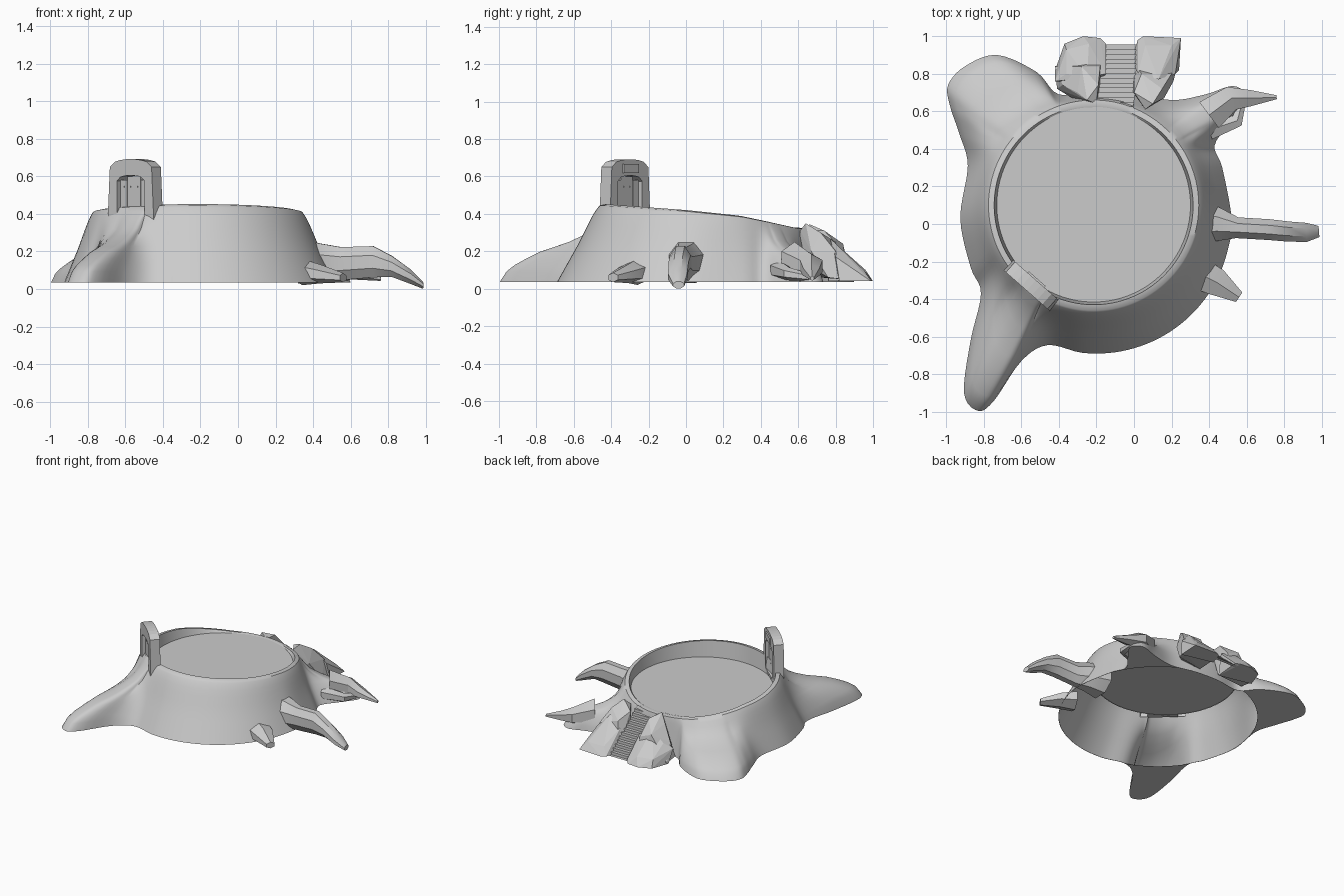
import bpy, bmesh, math
from mathutils import Vector

if "Cube" in bpy.data.objects:
    bpy.data.objects.remove(bpy.data.objects["Cube"])

def make(name, bm, angle=None):
    bmesh.ops.remove_doubles(bm, verts=bm.verts, dist=0.0005)
    bmesh.ops.recalc_face_normals(bm, faces=bm.faces)
    me = bpy.data.meshes.new(name)
    bm.to_mesh(me)
    bm.free()
    ob = bpy.data.objects.new(name, me)
    bpy.context.collection.objects.link(ob)
    if angle:
        bpy.ops.object.select_all(action='DESELECT')
        ob.select_set(True)
        bpy.context.view_layer.objects.active = ob
        bpy.ops.object.shade_smooth_by_angle(angle=math.radians(angle))
    return ob

def skin(bm, rings, closed=True):
    """Join successive vertex rings with quads."""
    n = len(rings[0])
    for a, b in zip(rings, rings[1:]):
        for i in range(n if closed else n - 1):
            j = (i + 1) % n
            bm.faces.new((a[i], a[j], b[j], b[i]))

def interp(table, x):
    for (x0, y0), (x1, y1) in zip(table, table[1:]):
        if x <= x1:
            return y0 + (y1 - y0) * max(0, (x - x0) / (x1 - x0))
    return table[-1][1]

# stump body: ground outline with flaring roots, lofted up to a sloping rim
C, RC, BASE, FLOOR, Z0 = Vector((-.2, .03)), Vector((-.215, .1)), .72, .322, .035
outline = [(.52, .03), (.47, .3), (.43, .42), (.52, .55), (.6, .67), (.53, .735), (.38, .69),
           (.2, .66), (0, .7), (-.2, .71), (-.4, .69), (-.52, .81), (-.73, .9), (-.9, .84),
           (-.99, .74), (-.98, .63), (-.93, .48), (-.885, .31), (-.925, .03), (-.87, -.23),
           (-.815, -.37), (-.87, -.62), (-.905, -.9), (-.83, -.995), (-.745, -.94),
           (-.6, -.73), (-.46, -.645)]
outline += [tuple(C + BASE * Vector((math.cos(a), math.sin(a))))
            for a in [math.radians(d) for d in range(264, 350, 14)]]

def spline(pts, steps):
    pts = [Vector(p) for p in pts]
    n, out = len(pts), []
    for i in range(n):
        p0, p1, p2, p3 = (pts[(i + k) % n] for k in (-1, 0, 1, 2))
        for s in range(steps):
            t = s / steps
            out.append(.5 * (2 * p1 + (p2 - p0) * t + (2 * p0 - 5 * p1 + 4 * p2 - p3) * t * t
                             + (3 * p1 - p0 - 3 * p2 + p3) * t ** 3))
    return out

rim_h = [(-.46, .452), (0, .42), (.3, .39), (.45, .36), (.6, .328), (.7, .322)]
wall = [(0, 1), (.08, .95), (.2, .84), (.5, .5), (1, 0)]
root = [(0, 1), (.07, .88), (.2, .67), (.4, .53), (.65, .4), (.85, .25), (.95, .13), (1, 0)]
ts = [0, .04, .1, .18, .28, .4, .52, .65, .77, .87, .94, 1]
bm = bmesh.new()
rings = [[] for _ in range(len(ts) + 3)]
for p in spline(outline, 5):
    d = (p - C).normalized()
    R = (p - C).length
    w = min(1, max(0, (R - BASE) / .25))
    rim = RC + d * .56
    h = interp(rim_h, rim.y)
    for k, (r, z) in enumerate(((.515, FLOOR - .004), (.53, h))):
        q = RC + d * r
        rings[k].append(bm.verts.new((q.x, q.y, z)))
    for k, t in enumerate(ts):
        q = rim.lerp(p, t)
        g = interp(wall, t) * (1 - w) + interp(root, t) * w
        rings[k + 2].append(bm.verts.new((q.x, q.y, Z0 + (h - .006 - Z0) * g)))
    q = C + d * min(R - .002, BASE)
    rings[-1].append(bm.verts.new((q.x, q.y, Z0)))
skin(bm, rings)
make("stump_body", bm, 40)

# flat arena floor, leaving the stump hollow beneath
bm = bmesh.new()
bmesh.ops.create_circle(bm, cap_ends=True, segments=64, radius=.522)
bmesh.ops.translate(bm, verts=bm.verts, vec=(RC.x, RC.y, FLOOR))
make("arena_floor", bm)

# faceted side roots: (x, y, z, half width, half height) stations
def side_root(name, stations, sides=8):
    bm, rings = bmesh.new(), []
    for i, s in enumerate(stations):
        a, b = stations[max(i - 1, 0)], stations[min(i + 1, len(stations) - 1)]
        t = Vector((b[0] - a[0], b[1] - a[1], 0)).normalized()
        n = Vector((-t.y, t.x, 0))
        rings.append([bm.verts.new(Vector(s[:3]) + n * s[3] * math.cos(u) + Vector((0, 0, s[4] * math.sin(u))))
                      for u in [2 * math.pi * (k + .5) / sides for k in range(sides)]])
    skin(bm, rings)
    bm.faces.new(rings[0])
    bm.faces.new(rings[-1])
    make(name, bm, 30)

side_root("long_root", [(.32, 0, .15, .14, .13), (.44, 0, .14, .1, .11), (.55, -.02, .135, .06, .095),
                        (.72, -.03, .145, .06, .09), (.82, -.04, .12, .058, .06),
                        (.92, -.045, .065, .055, .042), (.985, -.04, .02, .032, .02)])
side_root("small_root", [(.34, -.26, .09, .1, .07), (.44, -.31, .08, .085, .05), (.56, -.39, .06, .035, .025)], 6)
side_root("back_root_spike", [(.4, .58, .15, .1, .1), (.52, .67, .12, .075, .065),
                              (.62, .67, .09, .05, .04), (.76, .675, .055, .012, .012)], 6)
side_root("back_root_lower_spike", [(.4, .5, .1, .06, .05), (.55, .55, .08, .04, .035), (.58, .66, .06, .02, .02)], 6)

# rocks flanking the stairs
def rock(name, pts):
    bm = bmesh.new()
    for p in pts:
        bm.verts.new(p)
    bmesh.ops.convex_hull(bm, input=bm.verts)
    make(name, bm)

rock("left_rock_upper", [(-.2, .64, .31), (-.25, .66, .345), (-.19, .74, .31), (-.3, .7, .28), (-.17, .74, .06),
                         (-.41, .72, .06), (-.38, .74, .17), (-.28, .84, .24), (-.18, .84, .2),
                         (-.42, .84, .05), (-.17, .88, .05), (-.28, .64, .2)])
rock("left_rock_lower", [(-.42, .82, .04), (-.42, .76, .14), (-.37, .96, .04), (-.36, .93, .1), (-.27, 1, .04),
                         (-.18, .99, .04), (-.15, .96, .05), (-.15, .8, .2), (-.25, .78, .26),
                         (-.36, .8, .18), (-.16, .76, .04), (-.24, .96, .1)])
rock("right_rock_upper", [(.06, .61, .31), (.1, .64, .35), (.0, .7, .3), (.16, .67, .2), (-.02, .72, .06),
                          (.21, .76, .06), (.15, .72, .3), (.04, .8, .25), (.2, .8, .2), (.0, .86, .05),
                          (.23, .84, .05), (.06, .61, .15)])
rock("right_rock_lower", [(-.01, .88, .04), (.02, .98, .04), (.05, 1, .04), (.25, .99, .04), (.24, .82, .04),
                          (.22, .8, .17), (.2, .95, .1), (.02, .8, .2), (.13, .77, .27), (.06, .95, .1)])

# staircase down the back
bm = bmesh.new()
N, path = 14, []
for i in range(N):
    z = FLOOR - (FLOOR - .04) * i / (N - 1)
    y0, y1 = .6 + .355 * i / N, .6 + .355 * (i + 1) / N
    path += [(y0, z), (y1, z)]
rows = [[bm.verts.new((x + (y - .65) * .12, y, z)) for y, z in path] for x in (-.21, .0)]
skin(bm, rows, False)
make("stairs", bm)

# gate on the front-left rim; local x across, y through, z up
T = Vector((.75, -.66, 0))
NRM = Vector((-.66, -.75, 0))
O = Vector((-.545, -.325, 0))
def at(u, v, z):
    return O + T * u + NRM * v + Vector((0, 0, z))

def arch(w0, w1, bottom, spring, top, n=8):
    pts = [(-w0, bottom)]
    for k in range(n + 1):
        s = -1 + 2 * k / n
        pts.append((w1 * s, spring + (top - spring) * math.sqrt(max(0, 1 - .9 * s * s))
                    - (0 if abs(s) < 1 else .01)))
    return pts + [(w0, bottom)]

outer = arch(.165, .148, .34, .645, .692)
inner = arch(.098, .098, .34, .575, .605)
bm = bmesh.new()
rings = [[bm.verts.new(at(u, v, z)) for u, z in prof]
         for prof, v in ((inner, -.035), (outer, -.035), (outer, .04), (inner, .04), (inner, -.035))]
skin(bm, rings, False)
make("gate_frame", bm)

def box(name, u0, u1, v0, v1, z0, z1):
    bm = bmesh.new()
    for u in (u0, u1):
        for v in (v0, v1):
            for z in (z0, z1):
                bm.verts.new(at(u, v, z))
    bmesh.ops.convex_hull(bm, input=bm.verts)
    make(name, bm)

# door planks, sill, studs and inner crosspiece
for i in range(4):
    u = -.096 + .048 * i
    box(f"door_plank_{i + 1}", u + .001, u + .047, -.012, .014, .36, .58 if i in (0, 3) else .6)
    for z in (.42, .54):
        box(f"door_stud_{i + 1}", u + .02, u + .028, -.015, .017, z, z + .008)
box("gate_sill", -.11, .11, -.035, .045, .34, .362)
box("gate_crosspiece", -.06, .06, -.045, -.03, .62, .668)
